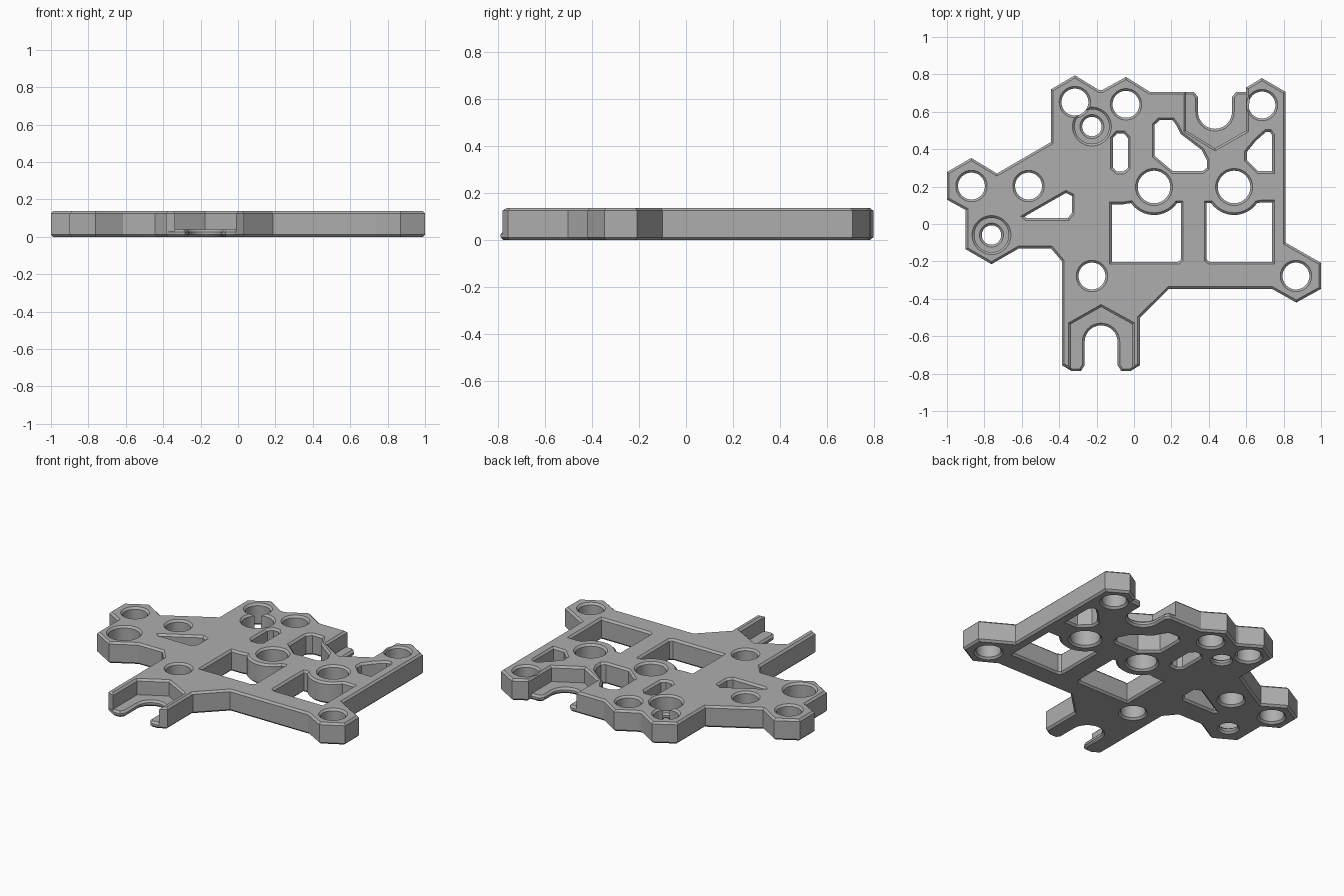
import bpy, bmesh
from math import cos, sin, pi, radians, acos, atan2, hypot
from mathutils import Vector

cube = bpy.data.objects.get("Cube")
if cube:
    bpy.data.objects.remove(cube)

CHAMFER, LEDGE, TOP = 0.012, 0.038, 0.137
SPLIT = LEDGE - CHAMFER

grey = bpy.data.materials.new("plain grey")
grey.use_nodes = True
grey.diffuse_color = (0.42, 0.42, 0.42, 1)
grey.node_tree.nodes["Principled BSDF"].inputs["Base Color"].default_value = grey.diffuse_color


def arc(c, r, a0, a1, n=16):
    """Points on an arc, angles in radians."""
    return [(c[0] + r * cos(a0 + (a1 - a0) * i / n),
             c[1] + r * sin(a0 + (a1 - a0) * i / n)) for i in range(n + 1)]


# Each loop is a function of d that returns its points grown outward by d.
def polygon(points):
    pts = [Vector(p) for p in points]
    area = sum(p.cross(q) for p, q in zip(pts, pts[1:] + pts[:1]))
    if area < 0:
        pts.reverse()

    def grow(d):
        out = []
        for i, p in enumerate(pts):
            e0 = (p - pts[i - 1]).normalized()
            e1 = (pts[(i + 1) % len(pts)] - p).normalized()
            n0, n1 = Vector((e0.y, -e0.x)), Vector((e1.y, -e1.x))
            out.append(p + (n0 + n1) * d / max(1 + n0.dot(n1), 0.2))
        return out
    return grow


def circle(c, r, n=48):
    return lambda d: arc(c, r + d, 0, 2 * pi, n)[:-1]


def joined_circles(a, ra, b, rb):
    """Outline of two overlapping round holes."""
    gap = hypot(b[0] - a[0], b[1] - a[1])
    aim = atan2(b[1] - a[1], b[0] - a[0])

    def grow(d):
        p, q = ra + d, rb + d
        mid = (gap * gap + p * p - q * q) / (2 * gap)
        t, u = acos(mid / p), acos((gap - mid) / q)
        return (arc(a, p, aim + t, aim + 2 * pi - t, 40)[:-1]
                + arc(b, q, aim + pi + u, aim + 3 * pi - u, 40)[:-1])
    return grow


def plate(name, outline, holes, levels):
    """Solid through (height, inset) levels, with holes."""
    bm = bmesh.new()
    caps = {0: [], len(levels) - 1: []}
    for loop, sign in [(outline, -1)] + [(h, 1) for h in holes]:
        rings = [[bm.verts.new((p[0], p[1], z)) for p in loop(sign * inset)]
                 for z, inset in levels]
        n = len(rings[0])
        for lo, hi in zip(rings, rings[1:]):
            for i in range(n):
                j = (i + 1) % n
                bm.faces.new((lo[i], lo[j], hi[j], hi[i]))
        for k in caps:
            caps[k] += [bm.edges.get((rings[k][i], rings[k][i - 1])) for i in range(n)]
    for edges in caps.values():
        bmesh.ops.triangle_fill(bm, edges=edges, use_beauty=True, use_dissolve=False)
    bmesh.ops.recalc_face_normals(bm, faces=bm.faces)
    mesh = bpy.data.meshes.new(name)
    bm.to_mesh(mesh)
    bm.free()
    mesh.materials.append(grey)
    obj = bpy.data.objects.new(name, mesh)
    bpy.context.collection.objects.link(obj)
    bpy.ops.object.select_all(action='DESELECT')
    obj.select_set(True)
    bpy.context.view_layer.objects.active = obj
    bpy.ops.object.shade_smooth_by_angle(angle=radians(25))
    return obj


# Outline, clockwise from the front prong
west = [(-.385, -.755), (-.385, -.2), (-.444, -.13), (-.615, -.13), (-.762, -.215),
        (-.9, -.135), (-.9, .075), (-1, .13), (-1, .278), (-.87, .353), (-.733, .27),
        (-.444, .438), (-.444, .72), (-.316, .795), (-.187, .716), (-.17, .716),
        (-.043, .786), (.086, .706)]
east = [(.6, .73), (.684, .78), (.811, .706), (.811, -.1), (1, -.208), (1, -.347),
        (.868, -.42), (.738, -.347), (.187, -.347), (.032, -.5), (.032, -.755)]

# Stepped slots: a narrow round slot in the floor, a wide pointed pocket above
back_slot = ([(.32, .706), (.342, .68)] + arc((.433, .6), .091, pi, 2 * pi)
             + [(.524, .68), (.546, .706), (.6, .706)])
back_pocket = [(.278, .706), (.278, .5), (.433, .405), (.6, .5)]
front_slot = ([(-.02, -.787), (-.068, -.787), (-.088, -.755)]
              + arc((-.176, -.63), .088, 0, pi)
              + [(-.264, -.755), (-.284, -.787), (-.333, -.787)])
front_pocket = [(-.01, -.78), (-.01, -.535), (-.176, -.444), (-.337, -.535), (-.337, -.78)]

# Round holes
corner = (-.316, .652)
small = [(-.043, .64), (.684, .636), (-.869, .203), (-.564, .203), (-.225, -.278), (.866, -.278)]
large = [(.107, .198), (.535, .198)]
bores = [(-.762, -.059), (-.225, .521)]

# Lightening cutouts
sweep = (radians(215), radians(325))
cutouts = [
    [(-.113, .3), (-.09, .28), (-.055, .28), (-.033, .3), (-.033, .46), (-.055, .485),
     (-.09, .485), (-.113, .46)],
    [(.137, .556), (.206, .556), (.228, .524), (.25, .481), (.362, .396), (.389, .342),
     (.389, .3), (.367, .283), (.207, .283), (.11, .364), (.11, .53)],
    [(.603, .385), (.651, .444), (.705, .492), (.727, .492), (.738, .476), (.738, .283),
     (.663, .283), (.603, .342)],
    [(-.575, .032), (-.353, .032), (-.332, .059), (-.332, .15), (-.364, .166), (-.585, .04)],
    [(-.118, -.203), (.235, -.203), (.25, -.19), (.25, .112)]
    + arc(large[0], .15, *sweep)[::-1] + [(-.06, .105), (-.118, .105)],
    [(.405, -.203), (.738, -.203), (.738, .115), (.68, .115)]
    + arc(large[1], .15, *sweep)[::-1] + [(.388, .112), (.388, -.19)],
]

through = ([circle(c, .072) for c in small] + [circle(c, .087) for c in large]
           + [polygon(c) for c in cutouts])

plate("floor_plate", polygon(west + back_slot + east + front_slot),
      through + [circle(corner, .072)] + [circle(c, .052) for c in bores],
      [(0, CHAMFER), (CHAMFER, 0), (SPLIT, 0), (LEDGE, CHAMFER)])
plate("upper_plate", polygon(west + back_pocket + east + front_pocket),
      through + [circle(bores[0], .092), joined_circles(corner, .072, bores[1], .092)],
      [(SPLIT, 0), (TOP - CHAMFER, 0), (TOP, CHAMFER)])
